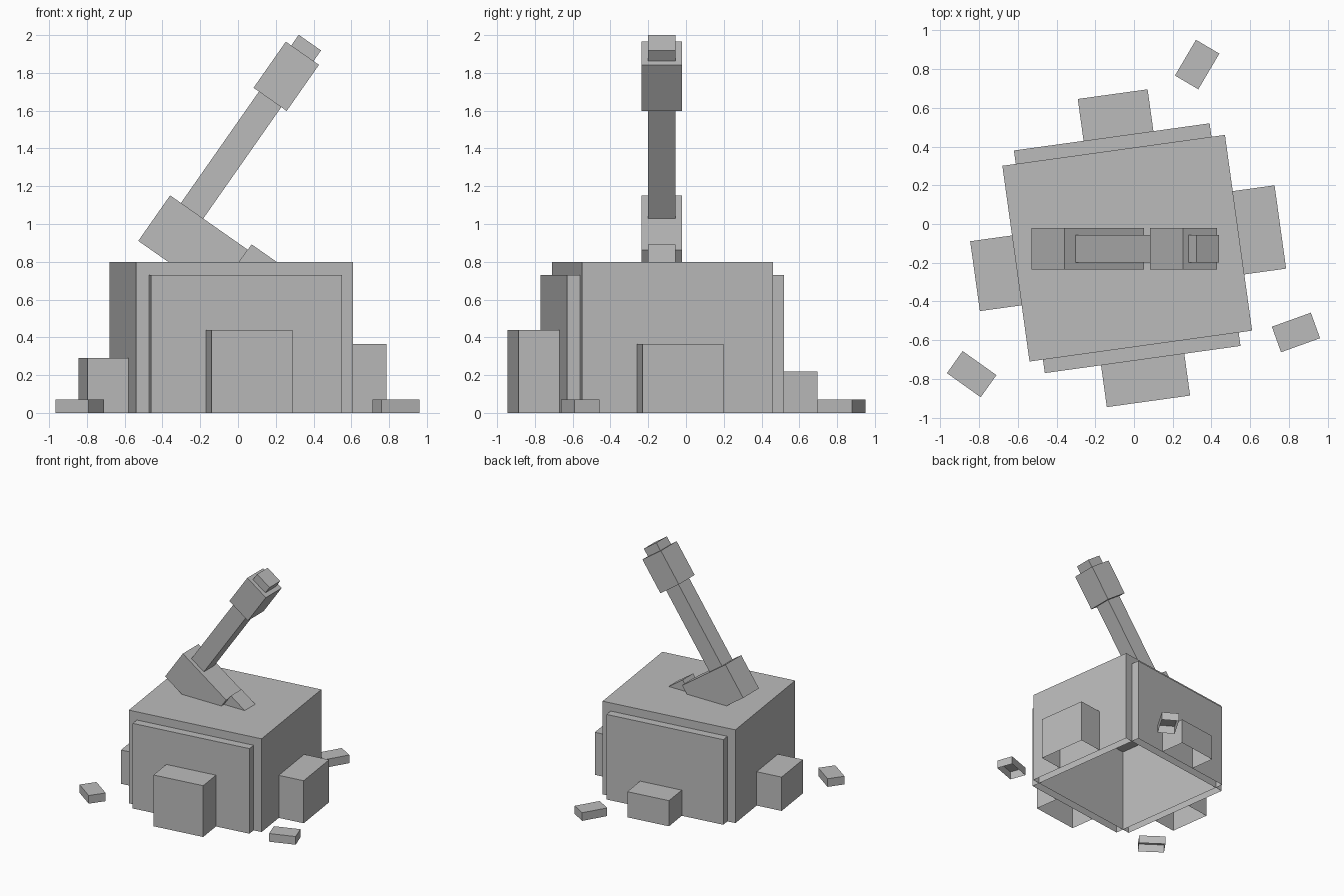
import bpy, bmesh
from math import radians
from mathutils import Matrix, Vector

cube = bpy.data.objects.get("Cube")
if cube:
    bpy.data.objects.remove(cube, do_unlink=True)

# Single stone grey
grey = bpy.data.materials.new("stone_grey")
grey.use_nodes = True
colour = (0.5, 0.5, 0.5, 1)
grey.diffuse_color = colour
grey.node_tree.nodes["Principled BSDF"].inputs["Base Color"].default_value = colour


def box(name, low, high, frame, open_sides=()):
    """Box between two corners in a local frame, without the faces named by normal."""
    low, high = Vector(low), Vector(high)
    bm = bmesh.new()
    bmesh.ops.create_cube(bm, size=1)
    bm.normal_update()
    hidden = [f for f in bm.faces
              if any(f.normal.dot(Vector(n)) > 0.9 for n in open_sides)]
    bmesh.ops.delete(bm, geom=hidden, context='FACES')
    size = high - low
    bmesh.ops.transform(bm, verts=bm.verts,
                        matrix=Matrix.Translation((low + high) / 2)
                        @ Matrix.Diagonal((*size, 1)))
    mesh = bpy.data.meshes.new(name)
    bm.to_mesh(mesh)
    bm.free()
    mesh.materials.append(grey)
    ob = bpy.data.objects.new(name, mesh)
    ob.matrix_world = frame
    bpy.context.collection.objects.link(ob)
    return ob


def turned(x, y, z, angle, axis='Z'):
    return Matrix.Translation((x, y, z)) @ Matrix.Rotation(radians(angle), 4, axis)


DOWN = (0, 0, -1)
rock = turned(-0.035, -0.125, 0, 7.9)
LONG, SHORT, OUT, HALF, NARROW = 0.58, 0.51, 0.798, 0.217, 0.147

# Two crossed hollow blocks form the rock
box("rock_main", (-LONG, -SHORT, 0), (LONG, SHORT, 0.8), rock, [DOWN])
box("rock_cross", (-SHORT, -LONG, 0), (SHORT, LONG, 0.73), rock, [DOWN])

# Stepped blocks against each wall, open where they meet it
box("front_step", (-HALF, -OUT, 0), (HALF, -LONG, 0.44), rock, [DOWN, (0, 1, 0)])
box("back_step", (-NARROW, LONG, 0), (HALF, OUT, 0.22), rock, [DOWN, (0, -1, 0)])
box("left_step", (LONG, -HALF, 0), (OUT, HALF, 0.365), rock, [DOWN, (-1, 0, 0)])
box("right_step", (-OUT, -HALF, 0), (-LONG, NARROW, 0.29), rock, [DOWN, (1, 0, 0)])

# Loose stones on the ground
stones = {"back_stone": (0.326, 0.823, 59.5),
          "left_stone": (0.836, -0.56, 19.8),
          "right_stone": (-0.838, -0.775, -35.5)}
for name, (x, y, angle) in stones.items():
    box(name, (-0.107, -0.07, 0), (0.107, 0.07, 0.07), turned(x, y, 0, angle), [DOWN])

# Tilted tool stuck in the rock: local z runs up the handle
tool = turned(-0.243, -0.128, 1.07, 35, 'Y')
THIN, WIDE = 0.072, 0.107
box("tool_head", (-0.142, -WIDE, -0.294), (0.36, WIDE, 0), tool)
box("tool_blade", (0.36, -THIN, -0.3), (0.56, THIN, 0.035), tool)
box("handle_shaft", (-THIN, -THIN, 0), (THIN, THIN, 0.72), tool, [DOWN, (0, 0, 1)])
box("handle_grip", (-WIDE, -WIDE, 0.72), (WIDE, WIDE, 1.018), tool)
box("handle_cap", (-THIN, -THIN, 1.018), (THIN, THIN, 1.087), tool, [DOWN])
